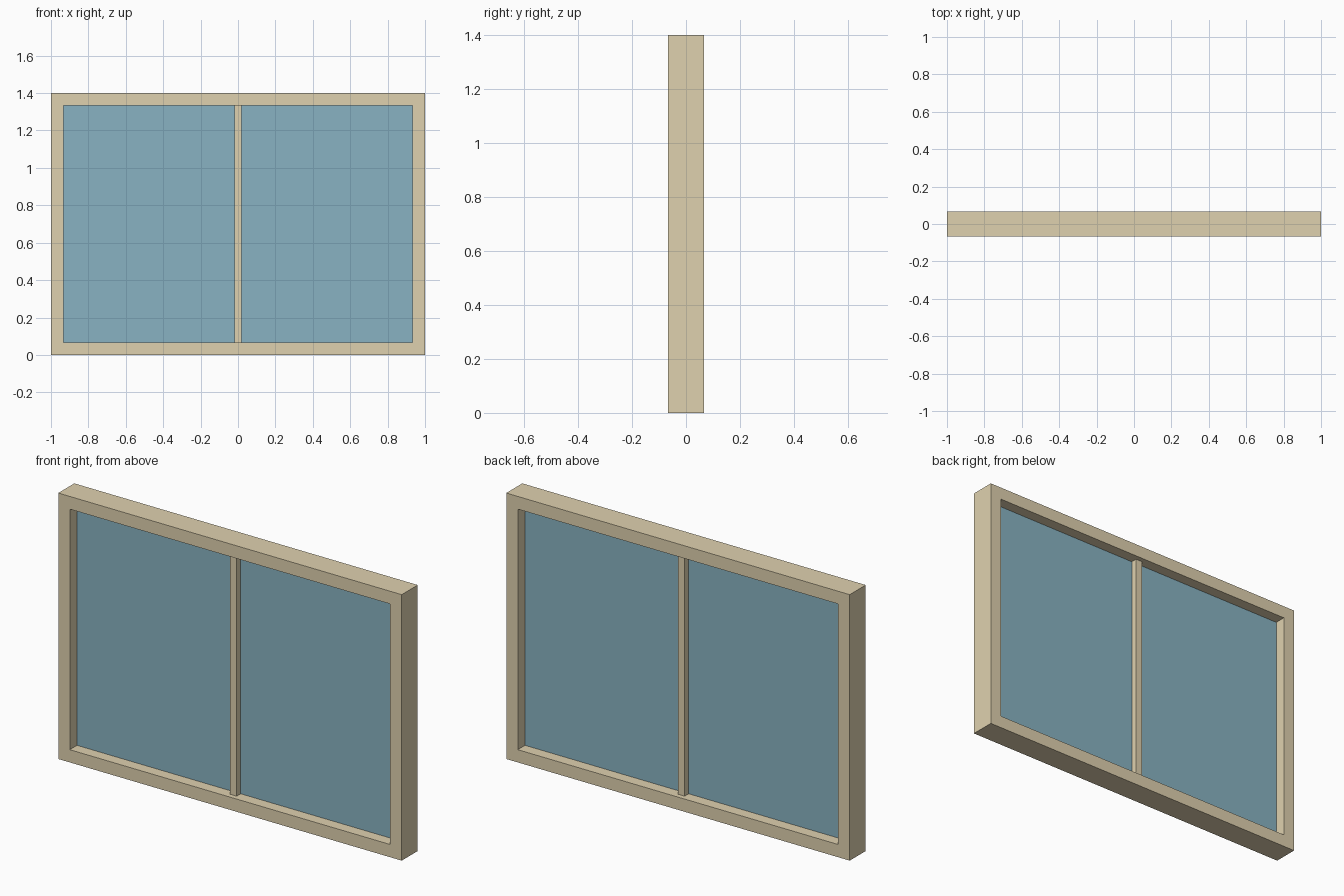
import bpy
import bmesh
from mathutils import Matrix

cube = bpy.data.objects.get("Cube")
if cube:
    bpy.data.objects.remove(cube, do_unlink=True)

WIDTH, HEIGHT, DEPTH = 2.0, 1.4, 0.133
BORDER = 0.067


def make_material(name, rgb):
    mat = bpy.data.materials.new(name)
    mat.use_nodes = True
    color = (*rgb, 1.0)
    mat.diffuse_color = color
    mat.node_tree.nodes["Principled BSDF"].inputs["Base Color"].default_value = color
    return mat


def add_object(name, bm, mat):
    bmesh.ops.recalc_face_normals(bm, faces=bm.faces)
    mesh = bpy.data.meshes.new(name)
    bm.to_mesh(mesh)
    bm.free()
    mesh.materials.append(mat)
    obj = bpy.data.objects.new(name, mesh)
    bpy.context.collection.objects.link(obj)
    return obj


def box(name, size, mat, x=0.0):
    bm = bmesh.new()
    place = Matrix.Translation((x, 0, HEIGHT / 2)) @ Matrix.Diagonal((*size, 1))
    bmesh.ops.create_cube(bm, size=1, matrix=place)
    return add_object(name, bm, mat)


def ring_frame(name, mat):
    """Rectangular border: matching rings of corners joined by quads."""
    bm = bmesh.new()
    corners = [(-1, -1), (1, -1), (1, 1), (-1, 1)]

    def ring(inset, y):
        half_w, half_h = WIDTH / 2 - inset, HEIGHT / 2 - inset
        return [bm.verts.new((sx * half_w, y, HEIGHT / 2 + sz * half_h)) for sx, sz in corners]

    # Cross-section travels outer front, outer back, inner back, inner front
    rings = [ring(0, -DEPTH / 2), ring(0, DEPTH / 2),
             ring(BORDER, DEPTH / 2), ring(BORDER, -DEPTH / 2)]
    for a, b in zip(rings, rings[1:] + rings[:1]):
        for i in range(len(corners)):
            j = (i + 1) % len(corners)
            bm.faces.new((a[i], a[j], b[j], b[i]))
    return add_object(name, bm, mat)


beige = make_material("beige_frame", (0.74, 0.64, 0.43))
blue = make_material("blue_glass", (0.25, 0.45, 0.54))

# Outer frame
ring_frame("window_frame", beige)

# Centre bar between the two panes
inner_height = HEIGHT - 2 * BORDER
bar_width = 0.04
box("centre_mullion", (bar_width, 0.08, inner_height), beige)

# Glass panes on either side of the bar
pane_width = WIDTH / 2 - BORDER - bar_width / 2
for side, label in ((1, "left"), (-1, "right")):
    box(f"{label}_glass_pane", (pane_width, 0.013, inner_height), blue,
        x=side * (bar_width + pane_width) / 2)
